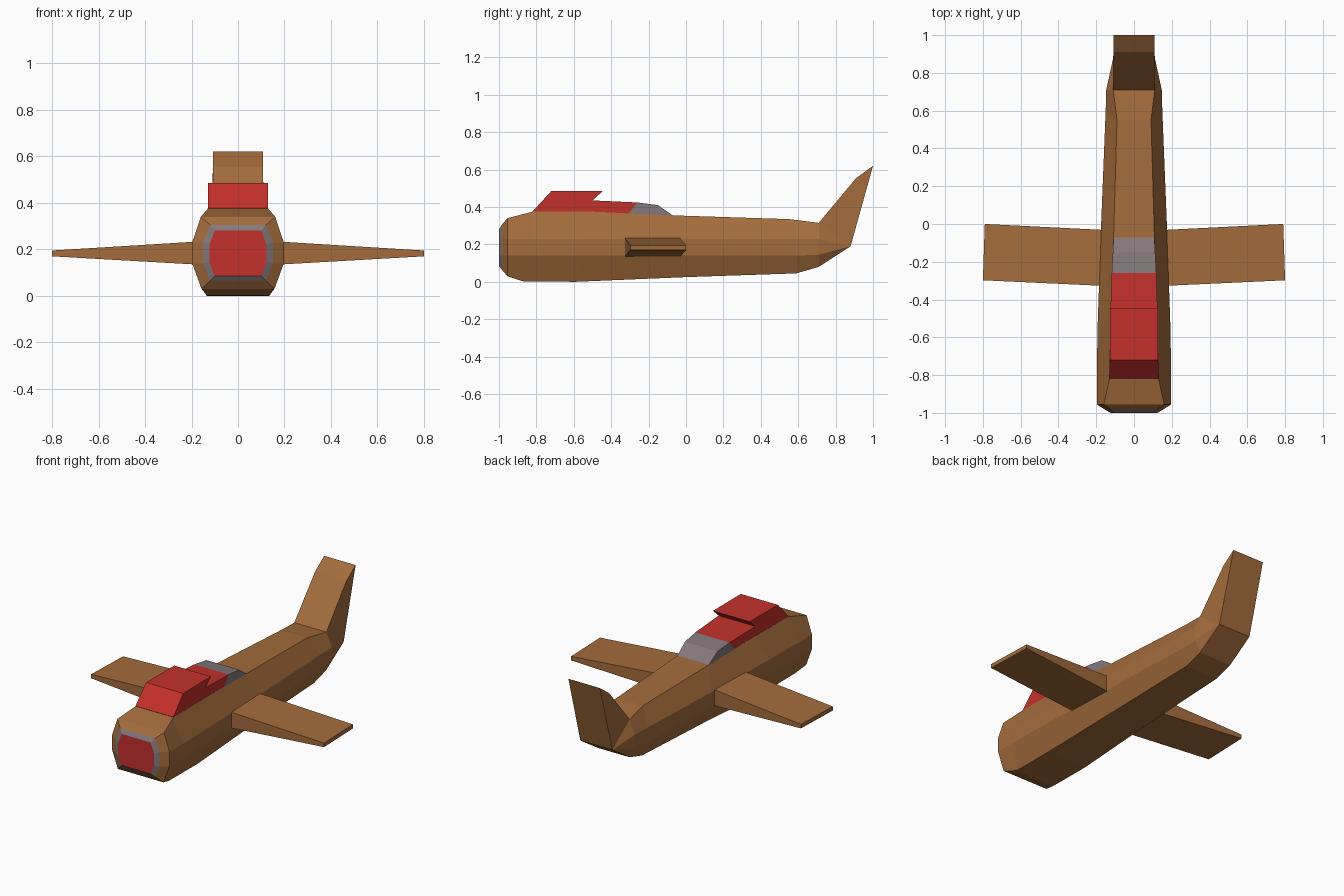
import bpy, bmesh

if "Cube" in bpy.data.objects:
    bpy.data.objects.remove(bpy.data.objects["Cube"])


def material(name, color):
    m = bpy.data.materials.new(name)
    m.diffuse_color = (*color, 1)
    m.use_nodes = True
    m.node_tree.nodes["Principled BSDF"].inputs["Base Color"].default_value = m.diffuse_color
    return m


BROWN = material("brown", (0.37, 0.15, 0.045))
RED = material("red", (0.55, 0.03, 0.025))
GREY = material("grey", (0.23, 0.19, 0.2))


def loft(name, rings, mat, cap_start=True, cap_end=True):
    """Skin a list of equal-length point rings into a flat-shaded mesh."""
    bm = bmesh.new()
    vs = [[bm.verts.new(p) for p in r] for r in rings]
    n = len(rings[0])
    for a, b in zip(vs, vs[1:]):
        for i in range(n):
            j = (i + 1) % n
            bm.faces.new((a[i], a[j], b[j], b[i]))
    if cap_start:
        bm.faces.new(vs[0][::-1])
    if cap_end:
        bm.faces.new(vs[-1])
    bmesh.ops.remove_doubles(bm, verts=bm.verts, dist=0.0005)
    bmesh.ops.recalc_face_normals(bm, faces=bm.faces)
    me = bpy.data.meshes.new(name)
    bm.to_mesh(me)
    bm.free()
    me.materials.append(mat)
    ob = bpy.data.objects.new(name, me)
    bpy.context.collection.objects.link(ob)
    return ob


def section(top, side, bottom):
    """Eight-sided body ring: top/bottom = (y, z, w), side = (y, z high, z low, w)."""
    ty, tz, tw = top
    sy, hi, lo, sw = side
    by, bz, bw = bottom
    half = [(tw, ty, tz), (sw, sy, hi), (sw, sy, lo), (bw, by, bz)]
    return half + [(-x, y, z) for x, y, z in reversed(half)]


def prism(name, profile, mat):
    """Symmetric slab from a side profile of (y, z, half width)."""
    return loft(name, [[(s * w, y, z) for y, z, w in profile] for s in (1, -1)], mat)


# Nose: red plate with a grey bevelled rim
plate = section((-1, 0.28, 0.1), (-1, 0.22, 0.145, 0.123), (-1, 0.085, 0.1))
rim = section((-0.985, 0.305, 0.12), (-0.985, 0.23, 0.14, 0.15), (-0.985, 0.065, 0.12))
loft("nose_plate", [plate], RED, cap_start=False)
loft("nose_rim", [plate, rim], GREY, False, False)

# Fuselage, tapering to a wedge under the fin
loft("fuselage", [
    rim,
    section((-0.955, 0.34, 0.16), (-0.955, 0.23, 0.14, 0.197), (-0.955, 0.03, 0.157)),
    section((-0.82, 0.375, 0.13), (-0.82, 0.23, 0.14, 0.197), (-0.87, 0.002, 0.135)),
    section((-0.5, 0.375, 0.125), (-0.55, 0.23, 0.14, 0.193), (-0.59, 0, 0.135)),
    section((-0.07, 0.355, 0.108), (0, 0.23, 0.14, 0.174), (0, 0.025, 0.12)),
    section((0.55, 0.335, 0.09), (0.6, 0.23, 0.14, 0.15), (0.59, 0.045, 0.11)),
    section((0.71, 0.315, 0.11), (0.71, 0.23, 0.145, 0.147), (0.71, 0.08, 0.11)),
    section((0.88, 0.19, 0.11), (0.88, 0.19, 0.19, 0.11), (0.88, 0.19, 0.11)),
], BROWN, cap_start=False, cap_end=False)

# Wide swept tail fin
prism("tail_fin", [(0.71, 0.315, 0.11), (0.91, 0.555, 0.108),
                   (1.0, 0.62, 0.108), (0.88, 0.19, 0.11)], BROWN)

# Stepped red canopy and its grey rear fairing
prism("canopy", [(-0.82, 0.37, 0.13), (-0.82, 0.377, 0.13), (-0.72, 0.485, 0.128),
                 (-0.445, 0.485, 0.126), (-0.5, 0.435, 0.126),
                 (-0.26, 0.424, 0.118), (-0.31, 0.362, 0.118)], RED)
prism("canopy_fairing", [(-0.26, 0.424, 0.118), (-0.15, 0.41, 0.112),
                         (-0.07, 0.354, 0.108), (-0.31, 0.362, 0.118)], GREY)

# Tapered wings
for side, label in ((1, "right"), (-1, "left")):
    root = [(0.15, -0.328, 0.133), (0.15, -0.328, 0.235),
            (0.15, -0.032, 0.235), (0.15, -0.032, 0.133)]
    tip = [(0.8, -0.298, 0.17), (0.8, -0.298, 0.195),
           (0.79, 0, 0.195), (0.79, 0, 0.17)]
    loft(label + "_wing", [[(side * x, y, z) for x, y, z in r] for r in (root, tip)], BROWN)
